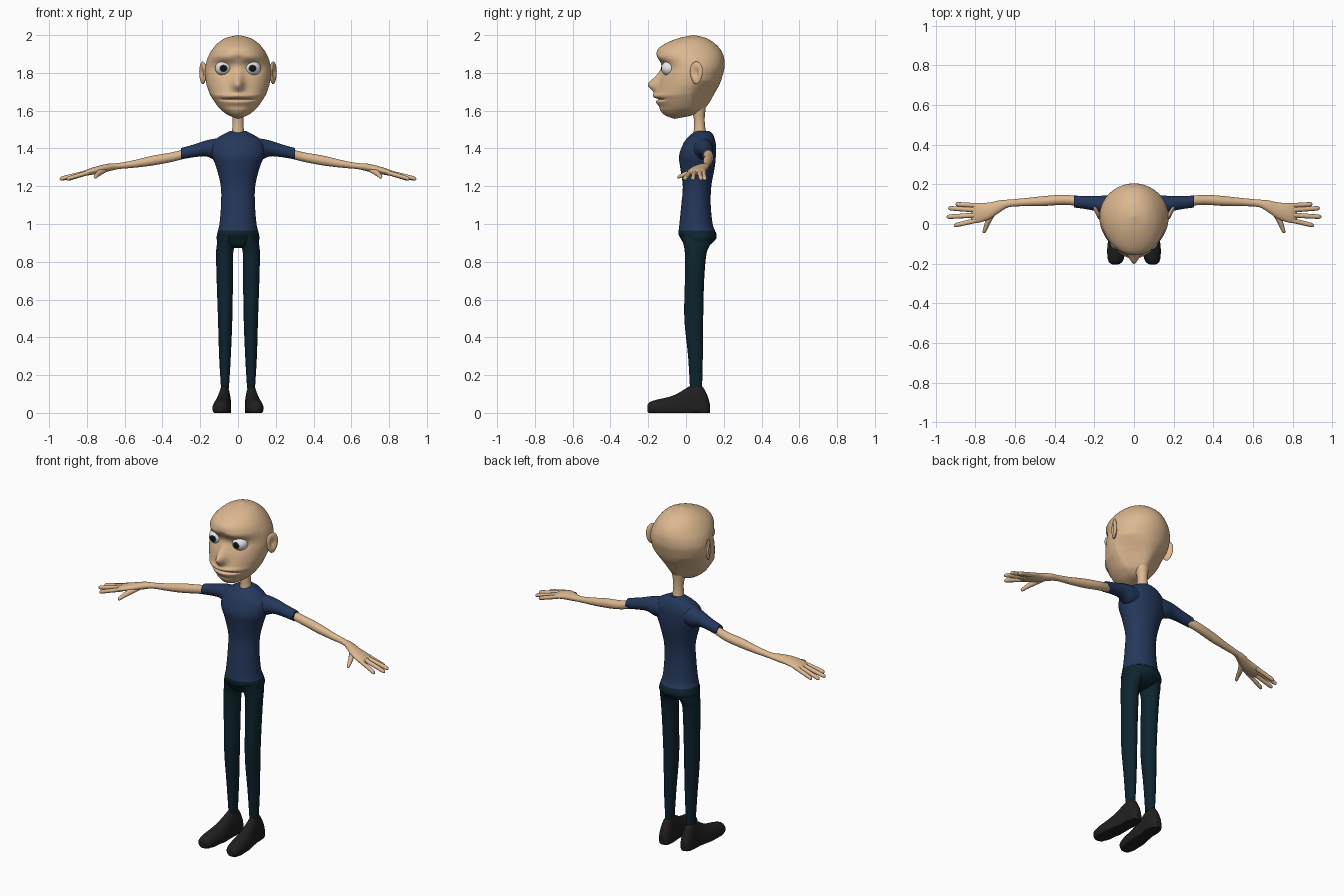
import bpy, bmesh, math
from mathutils import Matrix


def mat(name, r, g, b):
    m = bpy.data.materials.new(name)
    m.diffuse_color = (r, g, b, 1)
    return m


SKIN = mat("skin", 0.72, 0.48, 0.28)
SHIRT = mat("navy shirt", 0.018, 0.039, 0.105)
PANTS = mat("dark teal trousers", 0.004, 0.018, 0.028)
SHOE = mat("black shoe", 0.014, 0.014, 0.015)
WHITE = mat("eye white", 0.8, 0.8, 0.8)
IRIS = mat("grey iris", 0.12, 0.13, 0.14)
PUPIL = mat("pupil", 0.006, 0.006, 0.006)


def finish(name, bm, mats, mirror=False):
    bmesh.ops.recalc_face_normals(bm, faces=bm.faces)
    for f in bm.faces:
        f.smooth = len(f.verts) <= 4
    me = bpy.data.meshes.new(name)
    bm.to_mesh(me)
    bm.free()
    for m in mats:
        me.materials.append(m)
    ob = bpy.data.objects.new(name, me)
    bpy.context.collection.objects.link(ob)
    if mirror:
        ob.modifiers.new("mirror", 'MIRROR').use_mirror_merge = False
    return ob


def smooth_rows(rows, steps):
    """Catmull-Rom interpolation between the given rows."""
    out = []
    n = len(rows)
    for i in range(n - 1):
        p = [rows[max(i - 1, 0)], rows[i], rows[i + 1], rows[min(i + 2, n - 1)]]
        for s in range(steps):
            t = s / steps
            out.append([0.5 * (2 * b + (c - a) * t + (2 * a - 5 * b + 4 * c - d) * t * t
                               + (3 * b - a - 3 * c + d) * t ** 3) for a, b, c, d in zip(*p)])
    out.append(list(rows[-1]))
    return out


def loft(name, rows, axis, material, mirror=False, steps=4, seg=32, warp=None):
    """Rows: (position on axis, centre u, centre v, radius u, radius v)."""
    bm = bmesh.new()
    rings = []
    for t, cu, cv, ru, rv in smooth_rows(rows, steps):
        ring = []
        for k in range(seg):
            a = 2 * math.pi * k / seg
            u, v = cu + ru * math.cos(a), cv + rv * math.sin(a)
            co = {'X': (t, u, v), 'Y': (u, t, v), 'Z': (u, v, t)}[axis]
            ring.append(bm.verts.new(warp(*co) if warp else co))
        rings.append(ring)
    for r, q in zip(rings, rings[1:]):
        for k in range(seg):
            bm.faces.new((r[k], r[(k + 1) % seg], q[(k + 1) % seg], q[k]))
    bm.faces.new(rings[0])
    bm.faces.new(rings[-1])
    return finish(name, bm, [material], mirror)


def body(rows):
    """(z, half width, front y, back y) to loft rows."""
    return [(z, 0, (f + b) / 2, w, (b - f) / 2) for z, w, f, b in rows]


def g(x, z, sx, sz):
    return math.exp(-(x / sx) ** 2 / 2 - (z / sz) ** 2 / 2)


# Head with sculpted face
def face(x, y, z):
    if y > 0.03 and z < 1.76:                      # narrow the nape
        k = min((1.76 - z) / 0.15, 1) * min((y - 0.03) / 0.08, 1)
        x *= 1 - 0.5 * k
    if y < -0.02:
        ax = abs(x)
        y += 0.012 * g(ax - 0.078, z - 1.822, 0.034, 0.028)   # eye sockets
        y -= 0.012 * g(ax - 0.07, z - 1.877, 0.045, 0.014)    # brows
        y -= 0.052 * g(x, z - 1.738, 0.021, 0.025)            # nose
        y -= 0.014 * g(x, z - 1.785, 0.018, 0.03)             # bridge
        y -= 0.008 * g(x, z - 1.677, 0.055, 0.009)            # lips
        y -= 0.006 * g(x, z - 1.643, 0.05, 0.009)
        y += 0.014 * g(0, z - 1.66, 1, 0.004) * max(0, 1 - (ax / 0.1) ** 4)
    return x, y, z


loft("head", body([
    (1.557, 0.002, -0.062, -0.058), (1.575, 0.05, -0.11, 0.03), (1.6, 0.085, -0.135, 0.085),
    (1.62, 0.105, -0.142, 0.107), (1.645, 0.123, -0.153, 0.125), (1.66, 0.133, -0.157, 0.134),
    (1.68, 0.145, -0.165, 0.145), (1.7, 0.154, -0.157, 0.156), (1.74, 0.167, -0.146, 0.178),
    (1.79, 0.174, -0.135, 0.195), (1.83, 0.173, -0.127, 0.204), (1.87, 0.164, -0.14, 0.203),
    (1.9, 0.151, -0.155, 0.195), (1.93, 0.132, -0.145, 0.178), (1.96, 0.104, -0.1, 0.147),
    (1.985, 0.064, -0.035, 0.105), (2.0, 0.002, 0.038, 0.042)]),
    'Z', SKIN, steps=8, seg=128, warp=face)

# Eyes: faces coloured by angle from the gaze direction
bm = bmesh.new()
bmesh.ops.create_uvsphere(bm, u_segments=32, v_segments=36, radius=0.044,
                          matrix=Matrix.Rotation(math.pi / 2, 4, 'X'))
for f in bm.faces:
    c = f.calc_center_median().normalized()
    ang = math.degrees(math.acos(max(-1, min(1, -c.y))))
    f.material_index = 2 if ang < 25 else 1 if ang < 30 else 0
bmesh.ops.scale(bm, vec=(1, 1, 0.9), verts=bm.verts)
bmesh.ops.translate(bm, vec=(0.077, -0.088, 1.824), verts=bm.verts)
finish("eyes", bm, [WHITE, IRIS, PUPIL], True)

# Ears: flattened balls with a dished outer side, flared to the back
bm = bmesh.new()
bmesh.ops.create_uvsphere(bm, u_segments=32, v_segments=24, radius=1)
for v in bm.verts:
    r = math.hypot(v.co.y, v.co.z)
    if v.co.x > 0:
        v.co.x -= 1.1 * math.exp(-(r / 0.45) ** 2)
    v.co.y *= 0.036 * (1 + 0.15 * v.co.z)
    v.co.x *= 0.013
    v.co.z *= 0.06
bmesh.ops.transform(bm, matrix=Matrix.Translation((0.186, 0.055, 1.8)) @ Matrix.Rotation(-0.45, 4, 'Z'),
                    verts=bm.verts)
finish("ears", bm, [SKIN], True)

# Neck
loft("neck", [(1.44, 0, 0.075, 0.05, 0.045), (1.475, 0, 0.074, 0.036, 0.036), (1.51, 0, 0.072, 0.03, 0.03),
              (1.56, 0, 0.07, 0.029, 0.029), (1.62, 0, 0.065, 0.04, 0.04)], 'Z', SKIN)

# Shirt and sleeves
loft("shirt", body([
    (0.965, 0.107, -0.039, 0.154), (1.0, 0.098, -0.035, 0.141), (1.1, 0.09, -0.025, 0.131),
    (1.2, 0.091, -0.017, 0.134), (1.3, 0.115, -0.031, 0.152), (1.36, 0.138, -0.037, 0.158),
    (1.42, 0.138, -0.017, 0.158), (1.45, 0.116, 0.002, 0.152), (1.475, 0.077, 0.027, 0.142),
    (1.493, 0.04, 0.052, 0.122)]), 'Z', SHIRT, seg=48)
loft("sleeves", [(0.06, 0.08, 1.4, 0.06, 0.06), (0.12, 0.09, 1.396, 0.055, 0.056),
                 (0.17, 0.1, 1.4, 0.042, 0.042), (0.23, 0.107, 1.388, 0.034, 0.034),
                 (0.302, 0.113, 1.372, 0.03, 0.03)], 'X', SHIRT, True)

# Arms running into flat palms
loft("arms", [(0.26, 0.112, 1.377, 0.024, 0.025), (0.35, 0.122, 1.354, 0.025, 0.025),
              (0.45, 0.116, 1.336, 0.025, 0.026), (0.55, 0.11, 1.318, 0.02, 0.02),
              (0.63, 0.104, 1.307, 0.019, 0.016), (0.68, 0.088, 1.3, 0.031, 0.02),
              (0.73, 0.066, 1.289, 0.042, 0.021), (0.79, 0.055, 1.275, 0.05, 0.017),
              (0.815, 0.053, 1.267, 0.044, 0.011), (0.822, 0.053, 1.265, 0.03, 0.004)], 'X', SKIN, True)

# Fingers and thumb: base x, base y, tip x, tip y
for name, bx, by, tx, ty in (("little_fingers", 0.78, 0.092, 0.9, 0.1), ("ring_fingers", 0.79, 0.07, 0.937, 0.08),
                             ("middle_fingers", 0.79, 0.045, 0.945, 0.036),
                             ("index_fingers", 0.78, 0.022, 0.908, -0.008)):
    rows = []
    for t, r in ((0, 0.013), (0.4, 0.012), (0.75, 0.0115), (0.94, 0.01), (1, 0.002)):
        rows.append((bx + (tx - bx) * t, by + (ty - by) * t, 1.276 - 0.038 * t, r, r))
    loft(name, rows, 'X', SKIN, True, seg=16)
loft("thumbs", [(-0.046, 0.757, 1.248, 0.002, 0.002), (-0.04, 0.755, 1.25, 0.009, 0.009),
                (-0.015, 0.746, 1.26, 0.012, 0.012), (0.02, 0.732, 1.272, 0.016, 0.015),
                (0.06, 0.71, 1.286, 0.02, 0.014)], 'Y', SKIN, True, seg=16)

# Trousers: hips and legs
loft("hips", body([(0.872, 0.03, 0.02, 0.09), (0.89, 0.098, -0.008, 0.128), (0.92, 0.113, -0.026, 0.158),
                   (0.945, 0.111, -0.04, 0.162), (0.97, 0.105, -0.038, 0.15)]), 'Z', PANTS, seg=48)
loft("legs", [(0.13, 0.069, 0.053, 0.021, 0.032), (0.3, 0.069, 0.05, 0.031, 0.039),
              (0.5, 0.068, 0.041, 0.038, 0.05), (0.7, 0.07, 0.045, 0.043, 0.051),
              (0.84, 0.071, 0.051, 0.045, 0.057), (0.89, 0.064, 0.057, 0.048, 0.07),
              (0.94, 0.058, 0.058, 0.045, 0.085)], 'Z', PANTS, True)

# Shoes with flat soles
shoe = [(-0.205, 0.094, 0.012, 0.04), (-0.19, 0.093, 0.035, 0.058), (-0.15, 0.09, 0.045, 0.071),
        (-0.1, 0.086, 0.047, 0.082), (-0.05, 0.081, 0.044, 0.1), (0, 0.076, 0.038, 0.13),
        (0.04, 0.072, 0.035, 0.152), (0.08, 0.071, 0.035, 0.147), (0.11, 0.071, 0.03, 0.1),
        (0.126, 0.071, 0.012, 0.05)]
loft("shoes", [(y, x, 0.025, r, h - 0.025) for y, x, r, h in shoe], 'Y', SHOE, True,
     warp=lambda x, y, z: (x, y, max(z, 0)))
